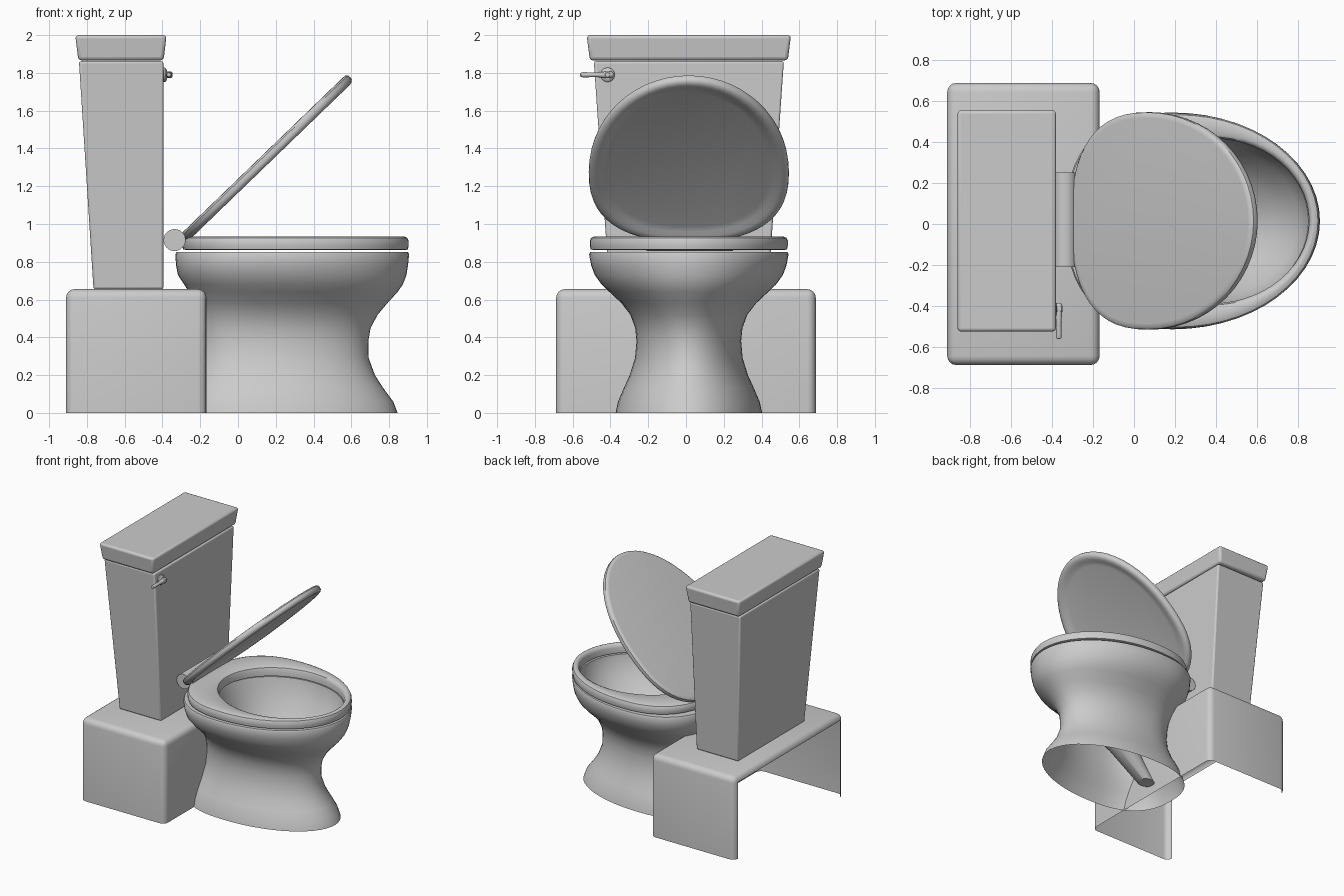
import bpy, bmesh, math
from mathutils import Matrix, Vector

if "Cube" in bpy.data.objects:
    bpy.data.objects.remove(bpy.data.objects["Cube"])

CY = 0.015   # y of the fixture's mirror plane


def finish(name, bm, bevel=0.0, angle=40, xform=None):
    bmesh.ops.recalc_face_normals(bm, faces=bm.faces)
    if xform:
        bm.transform(xform)
    me = bpy.data.meshes.new(name)
    bm.to_mesh(me)
    bm.free()
    ob = bpy.data.objects.new(name, me)
    bpy.context.collection.objects.link(ob)
    if bevel:
        m = ob.modifiers.new("bevel", 'BEVEL')
        m.width, m.segments = bevel, 3
    bpy.ops.object.select_all(action='DESELECT')
    ob.select_set(True)
    bpy.context.view_layer.objects.active = ob
    bpy.ops.object.shade_smooth_by_angle(angle=math.radians(angle))
    return ob


def egg(z, xb, xf, w, frac=0.42, n=2.5, seg=56):
    """Egg outline: elliptical front half, blunt superelliptic back half."""
    xm = xb + (xf - xb) * frac
    pts = []
    for i in range(seg):
        t = 2 * math.pi * i / seg
        c, s = math.cos(t), math.sin(t)
        if c >= 0:
            pts.append((xm + (xf - xm) * c, w * s, z))
        else:
            pts.append((xm - (xm - xb) * abs(c) ** (2 / n),
                        math.copysign(w * abs(s) ** (2 / n), s), z))
    return pts


def rect(z, x0, x1, w):
    return [(x0, -w, z), (x1, -w, z), (x1, w, z), (x0, w, z)]


def loft(rings, cap_start=False, cap_end=False, closed=False):
    bm = bmesh.new()
    vs = [[bm.verts.new(p) for p in r] for r in rings]
    n = len(vs[0])
    pairs = list(zip(vs, vs[1:])) + ([(vs[-1], vs[0])] if closed else [])
    for a, b in pairs:
        for i in range(n):
            j = (i + 1) % n
            bm.faces.new((a[i], a[j], b[j], b[i]))
    if cap_start:
        bm.faces.new(vs[0])
    if cap_end:
        bm.faces.new(vs[-1])
    return bm


def rod(name, profile, origin, axis, seg=24):
    """Round part turned from (distance, radius) pairs along an axis."""
    rings = [[(r * math.cos(2 * math.pi * i / seg), r * math.sin(2 * math.pi * i / seg), d)
              for i in range(seg)] for d, r in profile]
    rot = Vector((0, 0, 1)).rotation_difference(Vector(axis)).to_matrix().to_4x4()
    return finish(name, loft(rings, True, True), xform=Matrix.Translation(origin) @ rot)


shift = Matrix.Translation((0, CY, 0))

# Rear base box: rounded shell, open underneath and at the back
bm = loft([rect(0, -0.91, -0.167, 0.687), rect(0.655, -0.91, -0.167, 0.687)], True, True)
edges = [e for e in bm.edges if max(v.co.z for v in e.verts) > 0.1]
bmesh.ops.bevel(bm, geom=edges, offset=0.045, segments=4, profile=0.5, affect='EDGES')
bm.normal_update()
bmesh.ops.recalc_face_normals(bm, faces=bm.faces)
bmesh.ops.delete(bm, geom=[f for f in bm.faces if f.normal.z < -0.99 or f.normal.x < -0.99],
                 context='FACES')
finish("base_box", bm)

# Tank and its lid
finish("tank", loft([rect(0.655, -0.765, -0.395, 0.42), rect(1.862, -0.842, -0.395, 0.503)],
                    True, True), bevel=0.012, xform=shift)
finish("tank_lid", loft([rect(1.866, -0.845, -0.394, 0.524), rect(2.0, -0.862, -0.378, 0.541)],
                        True, True), bevel=0.018, xform=shift)

# Bowl: outer pedestal up to the rim, then down the inner funnel
outer = [(0, -0.35, 0.845, 0.388), (0.06, -0.335, 0.822, 0.375), (0.13, -0.30, 0.77, 0.345),
         (0.20, -0.26, 0.725, 0.313), (0.29, -0.225, 0.692, 0.285), (0.38, -0.215, 0.69, 0.277),
         (0.45, -0.215, 0.702, 0.284), (0.52, -0.22, 0.74, 0.31), (0.58, -0.235, 0.79, 0.356),
         (0.64, -0.26, 0.845, 0.42), (0.68, -0.285, 0.873, 0.462), (0.73, -0.318, 0.892, 0.498),
         (0.78, -0.328, 0.900, 0.517), (0.84, -0.332, 0.906, 0.528), (0.852, -0.326, 0.90, 0.522)]
inner = [(0.852, -0.12, 0.85, 0.41), (0.82, -0.11, 0.845, 0.405), (0.70, -0.08, 0.80, 0.37),
         (0.56, -0.04, 0.68, 0.28), (0.44, 0.0, 0.52, 0.19), (0.34, 0.01, 0.38, 0.12),
         (0.27, -0.02, 0.25, 0.09), (0.07, -0.17, -0.04, 0.06)]
rings = [egg(*s) for s in outer] + [egg(*s, 0.5, 2) for s in inner]
finish("bowl", loft(rings, cap_end=True), xform=shift)

# Seat ring with rounded edges
seat_out = [(0.862, -0.275, 0.885, 0.505), (0.866, -0.29, 0.90, 0.52), (0.885, -0.295, 0.903, 0.524),
            (0.912, -0.295, 0.903, 0.524), (0.927, -0.288, 0.896, 0.517), (0.934, -0.27, 0.88, 0.50)]
seat_in = [(0.934, -0.13, 0.872, 0.425), (0.926, -0.112, 0.86, 0.41), (0.905, -0.105, 0.853, 0.402),
           (0.862, -0.105, 0.853, 0.402)]
rings = [egg(*s) for s in seat_out] + [egg(*s, 0.5, 2) for s in seat_in]
finish("seat", loft(rings, closed=True), xform=shift)

# Raised seat cover, recessed on its underside (local: +x along the cover, z = top)
cover = [(z, i, 1.24 - i, 0.53 - i) for z, i in
         [(0.027, 0.03), (0.025, 0.012), (0.016, 0.002), (0, 0), (-0.014, 0.003),
          (-0.024, 0.015), (-0.027, 0.03), (-0.025, 0.05), (-0.012, 0.075), (-0.006, 0.11)]]
tilt = Matrix.Translation((-0.297, CY, 0.915)) @ Matrix.Rotation(math.radians(-44), 4, 'Y')
finish("seat_cover", loft([egg(*s) for s in cover], True, True), xform=tilt)

# Hinge barrel
rod("hinge", [(0, 0.058), (0.46, 0.058)], (-0.336, -0.21, 0.915), (0, 1, 0), 32)

# Flush handle: escutcheon, hub and lever
rod("handle_plate", [(0, 0.038), (0.012, 0.038), (0.02, 0.03), (0.022, 0.018), (0.045, 0.018),
                     (0.05, 0.012)], (-0.398, -0.415, 1.79), (1, 0, 0))
rod("handle_lever", [(0, 0.01), (0.006, 0.016), (0.03, 0.018), (0.09, 0.012), (0.16, 0.014),
                     (0.172, 0.011), (0.175, 0.004)], (-0.366, -0.385, 1.79), (0, -1, 0), 16)
